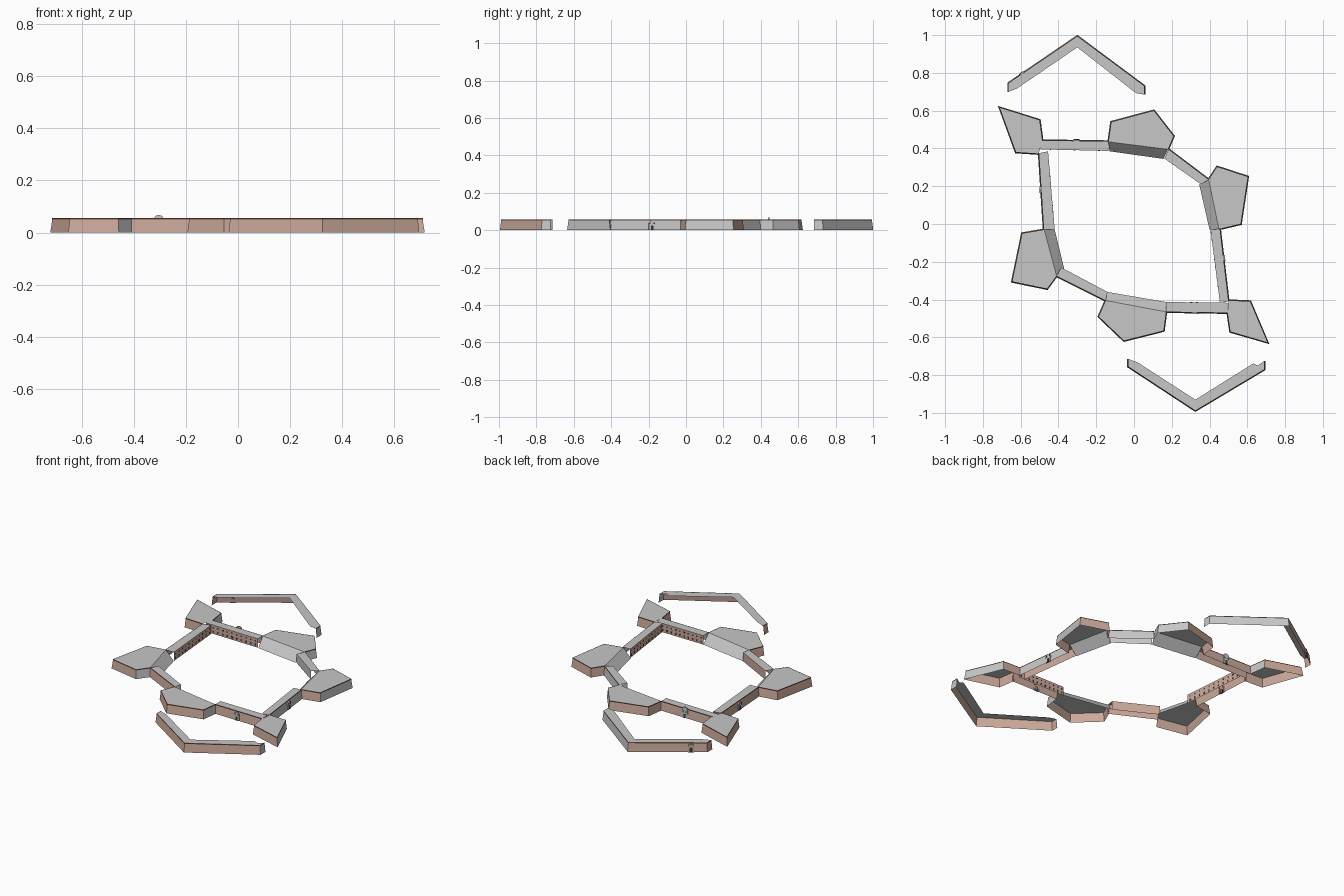
import bpy, math
from mathutils import Vector

if "Cube" in bpy.data.objects:
    bpy.data.objects.remove(bpy.data.objects["Cube"])

H = 0.055        # rampart height
BATTER = 0.006   # outward lean of the walls at the ground


def material(name, rgb):
    m = bpy.data.materials.new(name)
    m.diffuse_color = (*rgb, 1)
    m.use_nodes = True
    m.node_tree.nodes["Principled BSDF"].inputs["Base Color"].default_value = m.diffuse_color
    return m


STONE = material("grey_stone", (0.57, 0.57, 0.57))
BRICK = material("pink_brick", (0.60, 0.40, 0.325))
RIM = material("brown_rim", (0.16, 0.075, 0.05))
DARK = material("dark_opening", (0.04, 0.04, 0.045))
MATS = [STONE, BRICK, RIM, DARK]


def make(name, verts, faces, idx):
    me = bpy.data.meshes.new(name)
    me.from_pydata([tuple(v) for v in verts], [], faces)
    for m in MATS:
        me.materials.append(m)
    for p, i in zip(me.polygons, idx):
        p.material_index = i
    ob = bpy.data.objects.new(name, me)
    bpy.context.collection.objects.link(ob)
    return ob


def normal(a, b):
    d = Vector(b) - Vector(a)
    return Vector((d.y, -d.x)).normalized()


def offset(path, dist):
    """Move an open path outward with mitred corners."""
    out = []
    ns = [normal(a, b) for a, b in zip(path, path[1:])]
    for i, p in enumerate(path):
        n0, n1 = ns[max(i - 1, 0)], ns[min(i, len(ns) - 1)]
        m = (n0 + n1).normalized()
        out.append(Vector(p) + m * dist / max(m.dot(n0), 0.5))
    return out


def at(points, z):
    return [(p[0], p[1], z) for p in points]


def outer_wall(name, path):
    """Leaning wall; the faces turned to +x are grey stone, the rest brick."""
    n = len(path)
    verts = at(offset(path, BATTER), 0) + at(path, H)
    faces = [(i, i + 1, n + i + 1, n + i) for i in range(n - 1)]
    idx = [0 if normal(a, b).x > 0.535 else 1 for a, b in zip(path, path[1:])]
    make(name + "_wall", verts, faces, idx)
    # thin cordon along the top edge
    e = offset(path, 0.001)
    verts = at(e, H - 0.004) + at(e, H + 0.001) + at(offset(path, -0.001), H + 0.001)
    faces = [(k * n + i, k * n + i + 1, k * n + n + i + 1, k * n + n + i)
             for k in (0, 1) for i in range(n - 1)]
    make(name + "_cordon", verts, faces, [2] * len(faces))


def deck(name, outline):
    make(name + "_top", at(outline, H), [tuple(range(len(outline)))], [0])


def plate(name, a, b, u, w, z0, z1, out, mat, arch=False):
    """Upright plate on the wall a-b, centred u of the way along it."""
    a, b = Vector(a), Vector(b)
    t, n = (b - a).normalized(), normal(a, b)
    c = a.lerp(b, u)
    prof = [(-w / 2, z0), (w / 2, z0), (w / 2, z1)]
    if arch:
        prof += [(w / 2 * math.cos(k * math.pi / 8), z1 + w * 0.4 * math.sin(k * math.pi / 8))
                 for k in range(1, 8)]
    prof.append((-w / 2, z1))
    k = len(prof)
    verts = []
    for d in (0.0002, out):
        for s, z in prof:
            p = c + t * s + n * d
            verts.append((p.x, p.y, z))
    faces = [tuple(range(k, 2 * k))]
    faces += [(i, (i + 1) % k, k + (i + 1) % k, k + i) for i in range(k)]
    make(name, verts, faces, [mat] * len(faces))


# bastions: counter-clockwise outer edges and the foot of the inner ramp
bastions = {
    "north": ([(.18, .395), (.21, .465), (.105, .60), (-.12, .54), (-.135, .435)],
              [(-.13, .385), (.155, .345)]),
    "east": ([(.45, -.027), (.565, 0), (.603, .25), (.44, .303), (.395, .235)],
             [(.345, .21), (.40, -.03)]),
    "west": ([(-.475, -.03), (-.592, -.05), (-.645, -.305), (-.46, -.343), (-.41, -.275)],
             [(-.37, -.235), (-.42, -.03)]),
    "south": ([(-.15, -.405), (-.187, -.49), (-.053, -.618), (.157, -.565), (.17, -.465)],
              [(.17, -.413), (-.14, -.36)]),
    "northwest": ([(-.485, .44), (-.50, .55), (-.712, .617), (-.625, .38), (-.505, .372)], None),
    "southeast": ([(.495, -.468), (.51, -.57), (.708, -.628), (.615, -.41), (.50, -.405)], None),
}
for side, (edge, foot) in bastions.items():
    name = side + "_bastion"
    outer_wall(name, edge)
    deck(name, edge)
    if foot:
        make(name + "_ramp", at([edge[0], edge[-1]], H) + at(foot, 0), [(0, 1, 2, 3)], [0])

# curtain walls: outer edge, inner edge, arcaded inside, gate
curtains = {
    "north": ((-.135, .437), (-.495, .442), (-.135, .387), (-.495, .395), True, .47),
    "west": ((-.503, .375), (-.477, -.03), (-.455, .385), (-.42, -.03), True, .48),
    "southwest": ((-.41, -.275), (-.15, -.405), (-.385, -.23), (-.14, -.36), False, None),
    "south": ((.17, -.465), (.495, -.47), (.17, -.413), (.495, -.417), True, .47),
    "east": ((.50, -.41), (.455, -.03), (.455, -.417), (.405, -.03), True, .6),
    "northeast": ((.395, .235), (.183, .395), (.355, .21), (.16, .347), False, None),
}
for side, (a, b, c, d, arcade, gate) in curtains.items():
    name = side + "_curtain"
    outer_wall(name, [a, b])
    deck(name, [a, b, d, c])
    make(name + "_inner_wall", at([d, c], 0) + at([c, d], H), [(0, 1, 2, 3)],
         [0 if side == "northeast" else 1])
    if arcade:   # two rows of openings on the courtyard side
        for i in range(11):
            u = (i + .5) / 11
            plate(side + "_arch", d, c, u, .011, .008, .017, .0008, 3, True)
            plate(side + "_window", d, c, u, .009, .035, .043, .0008, 3)
    if gate:     # gatehouse front with a dark doorway; a rounded gable on the north
        top = .053 if side == "north" else .036
        plate(side + "_gate_front", a, b, gate, .036, 0, top, .008, 0, True)
        plate(side + "_gate_door", a, b, gate, .014, 0, .02, .0095, 3, True)
        for s in (-1, 1):
            plate(side + "_gate_window", a, b, gate + s * .03, .006, .033, .042, .0095, 3)

# detached outworks, open on the inside
outworks = {
    "north": ([(.055, .685), (.055, .73), (-.30, .994), (-.665, .745), (-.665, .70)],
              [(-.62, .717), (-.30, .935), (.01, .693)]),
    "south": ([(-.03, -.715), (-.03, -.755), (.325, -.988), (.69, -.77), (.69, -.725)],
              [(.655, -.75), (.632, -.738), (.325, -.93), (.02, -.733)]),
}
for side, (edge, inner) in outworks.items():
    name = side + "_outwork"
    outer_wall(name, edge)
    deck(name, edge + inner)

# small gate in the north outwork
plate("outwork_gate_front", (-.30, .994), (-.665, .745), .80, .034, 0, .036, .008, 1, True)
plate("outwork_gate_door", (-.30, .994), (-.665, .745), .80, .016, 0, .022, .0095, 3, True)
